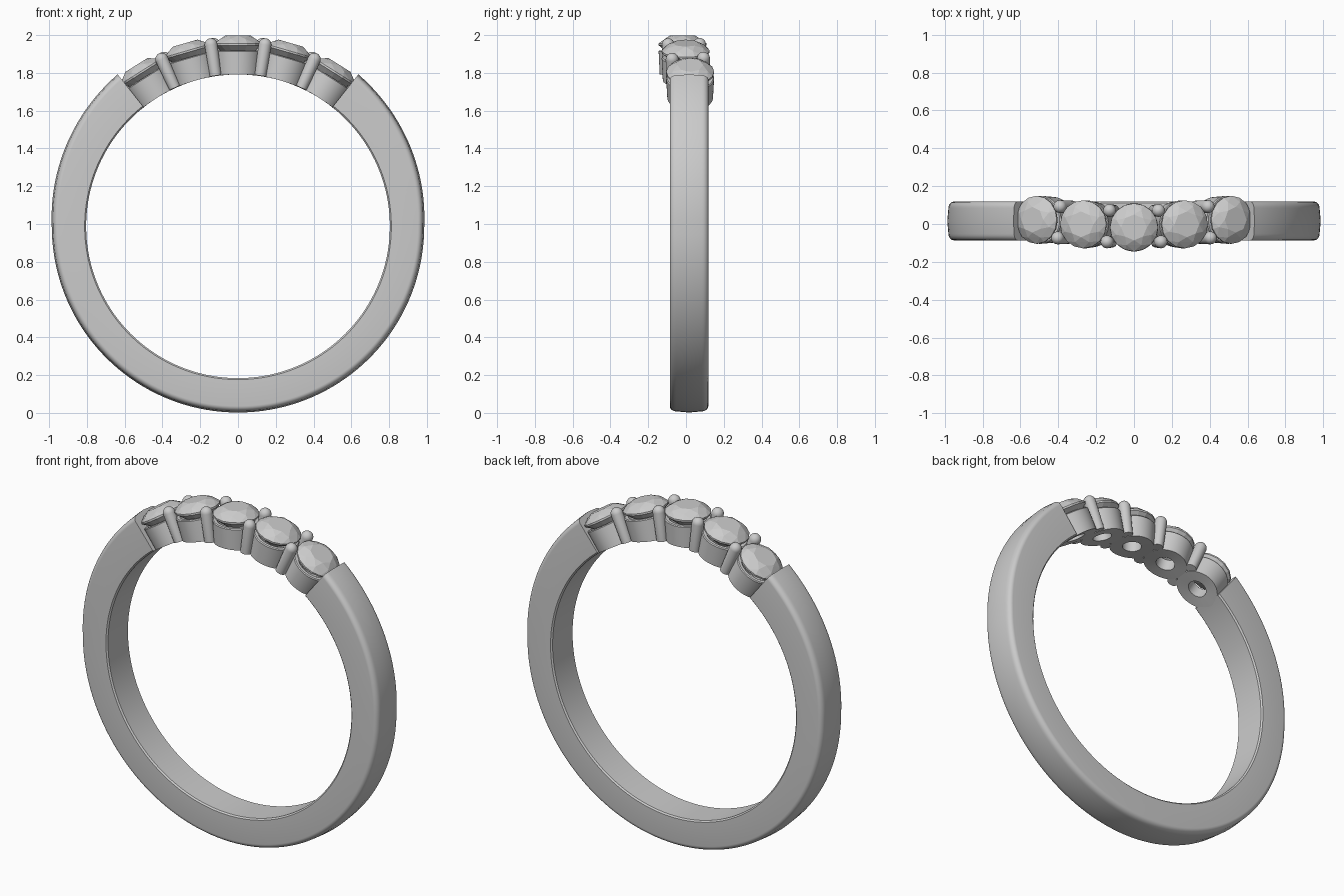
import bpy, bmesh
from math import sin, cos, radians, pi, hypot

if "Cube" in bpy.data.objects:
    bpy.data.objects.remove(bpy.data.objects["Cube"])

ZC = 0.988          # height of the ring centre
INNER = 0.804       # finger-hole radius
STEP = 16.1         # angle between stones
YB = 0.016          # band centre in y


def bow(a):
    # the row of stones curves gently toward the front in the middle
    return -0.018 + 0.04 * min(1, abs(a) / 32.2) ** 1.3


def place(a, u, y, r):
    # local (sideways, depth, radial) at angle a from the top -> world
    s, c = sin(radians(a)), cos(radians(a))
    return (u * c + r * s, y, ZC - u * s + r * c)


def finish(name, bm, smooth):
    bmesh.ops.recalc_face_normals(bm, faces=bm.faces)
    me = bpy.data.meshes.new(name)
    bm.to_mesh(me)
    bm.free()
    ob = bpy.data.objects.new(name, me)
    bpy.context.collection.objects.link(ob)
    if smooth:
        bpy.context.view_layer.objects.active = ob
        ob.select_set(True)
        bpy.ops.object.shade_smooth_by_angle(angle=radians(35))
        ob.select_set(False)
    return ob


def lathe(name, a, y0, profile, n, closed):
    # revolve (radius, height) about the radial axis; bottoms follow the finger hole
    bm = bmesh.new()
    rings = []
    for rad, h in profile:
        ring = []
        for i in range(n):
            t = 2 * pi * i / n
            x, y, z = place(a, rad * cos(t), y0 + rad * sin(t), h)
            if h <= INNER + 0.002:
                k = h / hypot(x, z - ZC)
                x, z = x * k, ZC + (z - ZC) * k
            ring.append(bm.verts.new((x, y, z)))
        rings.append(ring)
    m = len(rings)
    for j in range(m if closed else m - 1):
        p, q = rings[j], rings[(j + 1) % m]
        for i in range(n):
            k = (i + 1) % n
            bm.faces.new((p[i], p[k], q[k], q[i]))
    if not closed:
        bm.faces.new(rings[0])
        bm.faces.new(rings[-1])
    return finish(name, bm, True)


# open band swept round the finger, slightly thicker at its two ends
def band():
    half, rc = 0.102, 0.035
    section = [(-half + 0.008, 0), (-half, 0.008)]
    for i in range(7):
        t = pi / 2 * i / 6
        section.append((-half + rc * (1 - cos(t)), -rc * 0.8 * (1 - sin(t)) - 0.006))
    section.append((0, 0))
    section += [(-y, r) for y, r in reversed(section[:-1])]
    start, n = 38.4, 120
    bm = bmesh.new()
    rings = []
    for j in range(n + 1):
        a = start + (360 - 2 * start) * j / n
        off = min(a, 360 - a)
        ramp = max(0, (90 - off) / (90 - start))
        outer = 0.986 + 0.04 * ramp
        ring = []
        for i, (y, r) in enumerate(section):
            low = i < 2 or i >= len(section) - 2
            ring.append(bm.verts.new(place(a, 0, YB + y, (INNER if low else outer) + r)))
        rings.append(ring)
    m = len(section)
    for p, q in zip(rings, rings[1:]):
        for i in range(m):
            k = (i + 1) % m
            bm.faces.new((p[i], p[k], q[k], q[i]))
    bm.faces.new(rings[0])
    bm.faces.new(rings[-1])
    finish("band", bm, True)


# round brilliant: table, crown facets, girdle and pointed pavilion
def stone(name, a, y0):
    bm = bmesh.new()
    for rad, h, n, turn in ((0.068, 1.009, 8, 0), (0.101, 0.992, 8, 0.5),
                            (0.127, 0.968, 16, 0), (0.127, 0.958, 16, 0),
                            (0.0, 0.855, 1, 0)):
        for i in range(n):
            t = 2 * pi * (i + turn) / n
            bm.verts.new(place(a, rad * cos(t), y0 + rad * sin(t), h))
    bmesh.ops.convex_hull(bm, input=bm.verts)
    bmesh.ops.dissolve_limit(bm, angle_limit=radians(1), verts=bm.verts, edges=bm.edges)
    finish(name, bm, False)


band()

# stones and their cup seats, bored through to the finger hole
for i in range(5):
    a = (i - 2) * STEP
    lathe(f"seat_{i + 1}", a, bow(a),
          [(0.052, INNER), (0.121, INNER), (0.127, 0.926), (0.122, 0.931),
           (0.105, 0.931), (0.052, 0.875)], 48, True)
    stone(f"stone_{i + 1}", a, bow(a))

# round-tipped prongs in the notches between neighbouring stones
R = 0.034
tip = [(R * cos(pi / 2 * k / 6), 0.972 + R * sin(pi / 2 * k / 6)) for k in range(6)]
tip.append((0.002, 0.972 + R))
for i in range(4):
    a = (i - 1.5) * STEP
    for side, label in ((-1, "front"), (1, "back")):
        lathe(f"prong_{label}_{i + 1}", a - side * 0.4 * (1 if a > 0 else -1),
              bow(a) + side * 0.083, [(R * 0.9, INNER + 0.002)] + tip, 20, False)
